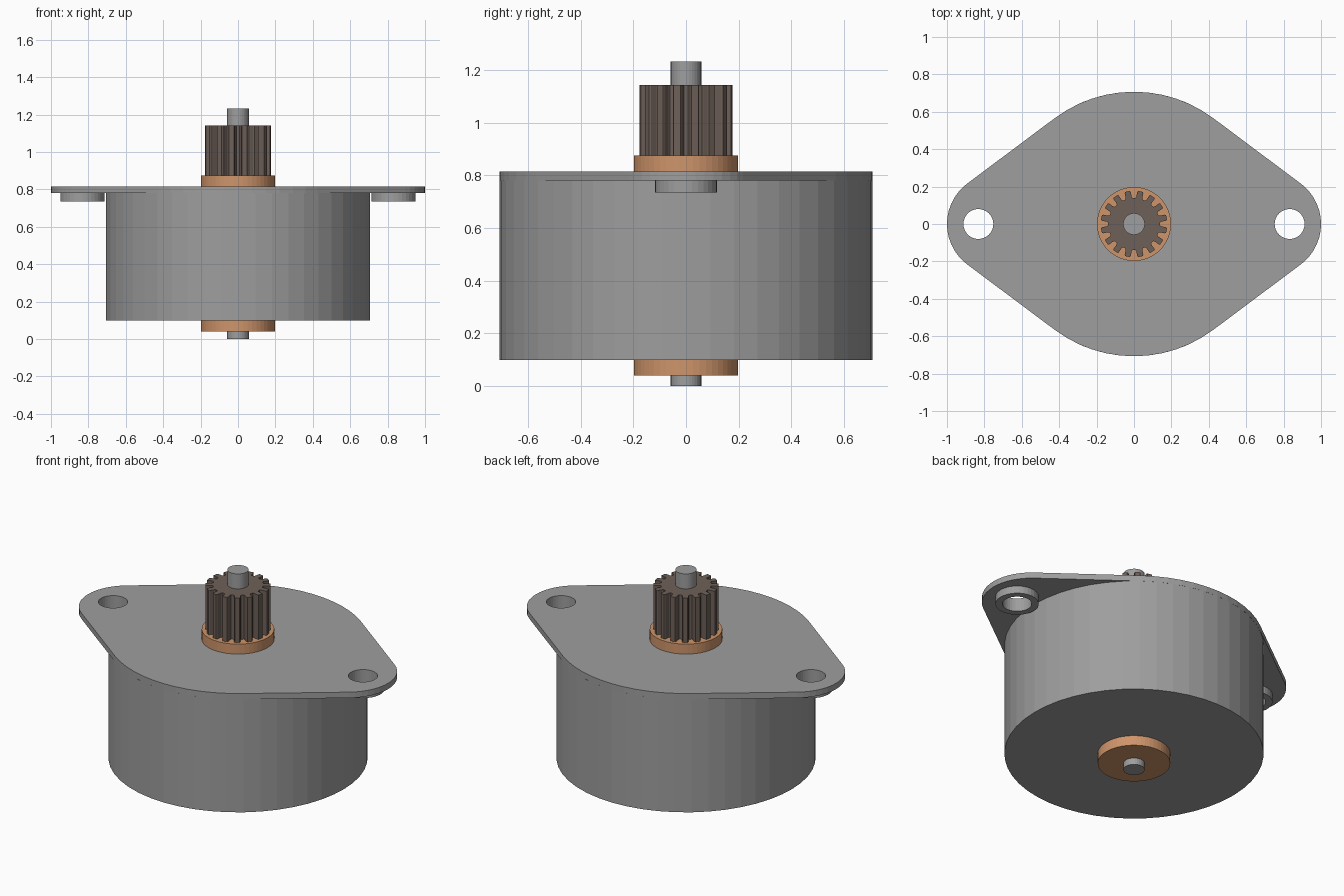
import bpy, bmesh, math
from math import sin, cos, pi

if "Cube" in bpy.data.objects:
    bpy.data.objects.remove(bpy.data.objects["Cube"])


def material(name, rgb):
    m = bpy.data.materials.new(name)
    m.diffuse_color = (*rgb, 1)
    m.use_nodes = True
    m.node_tree.nodes["Principled BSDF"].inputs["Base Color"].default_value = m.diffuse_color
    return m


STEEL = material("grey steel", (0.342, 0.342, 0.342))
BRONZE = material("bronze", (0.62, 0.30, 0.147))
DARK = material("dark brown metal", (0.156, 0.117, 0.098))


def arc(cx, r, a0, a1, n):
    return [(cx + r * cos(a0 + (a1 - a0) * i / n), r * sin(a0 + (a1 - a0) * i / n))
            for i in range(n + 1)]


def circle(r, n=48, cx=0.0):
    return arc(cx, r, 0, 2 * pi, n)[:-1]


def extrude(name, loops, z0, z1, mat):
    """Solid from an outline (first loop) and optional holes, from z0 to z1."""
    bm = bmesh.new()
    edges = []
    for loop in loops:
        vs = [bm.verts.new((x, y, z0)) for x, y in loop]
        edges += [bm.edges.new((vs[i - 1], vs[i])) for i in range(len(vs))]
    if len(loops) == 1:
        bm.faces.new(vs)
    else:
        bmesh.ops.triangle_fill(bm, use_beauty=True, edges=edges, normal=(0, 0, 1))
    base = bm.faces[:]
    res = bmesh.ops.extrude_face_region(bm, geom=base, use_keep_orig=True)
    for v in res["geom"]:
        if isinstance(v, bmesh.types.BMVert):
            v.co.z = z1
    bmesh.ops.recalc_face_normals(bm, faces=bm.faces[:])
    me = bpy.data.meshes.new(name)
    bm.to_mesh(me)
    bm.free()
    me.materials.append(mat)
    ob = bpy.data.objects.new(name, me)
    bpy.context.collection.objects.link(ob)
    return ob


# Motor can
R, HOLE_X, HOLE_R = 0.707, 0.832, 0.08
extrude("motor_can", [circle(R)], 0.10, 0.78, STEEL)

# Mounting flange: large arcs joined by tangents to the rounded ears
ear_r = 0.27
ear_x = 1 - ear_r
t = math.acos((R - ear_r) / ear_x)
outline = (arc(ear_x, ear_r, -t, t, 14) + arc(0, R, t, pi - t, 12)
           + arc(-ear_x, ear_r, pi - t, pi + t, 14) + arc(0, R, pi + t, 2 * pi - t, 12))
extrude("mounting_flange",
        [outline, circle(HOLE_R, 32, HOLE_X), circle(HOLE_R, 32, -HOLE_X)],
        0.78, 0.815, STEEL)

# Hollow bosses under the mounting holes
for side, s in (("left", -1), ("right", 1)):
    extrude(side + "_boss",
            [circle(0.118, 32, s * HOLE_X), circle(HOLE_R, 32, s * HOLE_X)],
            0.735, 0.78, STEEL)

# Bearings and shaft
extrude("lower_bearing", [circle(0.198)], 0.04, 0.10, BRONZE)
extrude("upper_bearing", [circle(0.198)], 0.815, 0.875, BRONZE)
extrude("shaft", [circle(0.058, 32)], 0.0, 1.232, STEEL)

# Pinion gear
TEETH = 16
gear = []
for i in range(TEETH):
    a = (i + 0.5) * 2 * pi / TEETH
    for r, d in ((0.138, -0.14), (0.146, -0.112), (0.172, -0.098), (0.178, -0.075),
                 (0.178, 0.075), (0.172, 0.098), (0.146, 0.112), (0.138, 0.14)):
        gear.append((r * cos(a + d), r * sin(a + d)))
extrude("pinion_gear", [gear], 0.875, 1.142, DARK)
